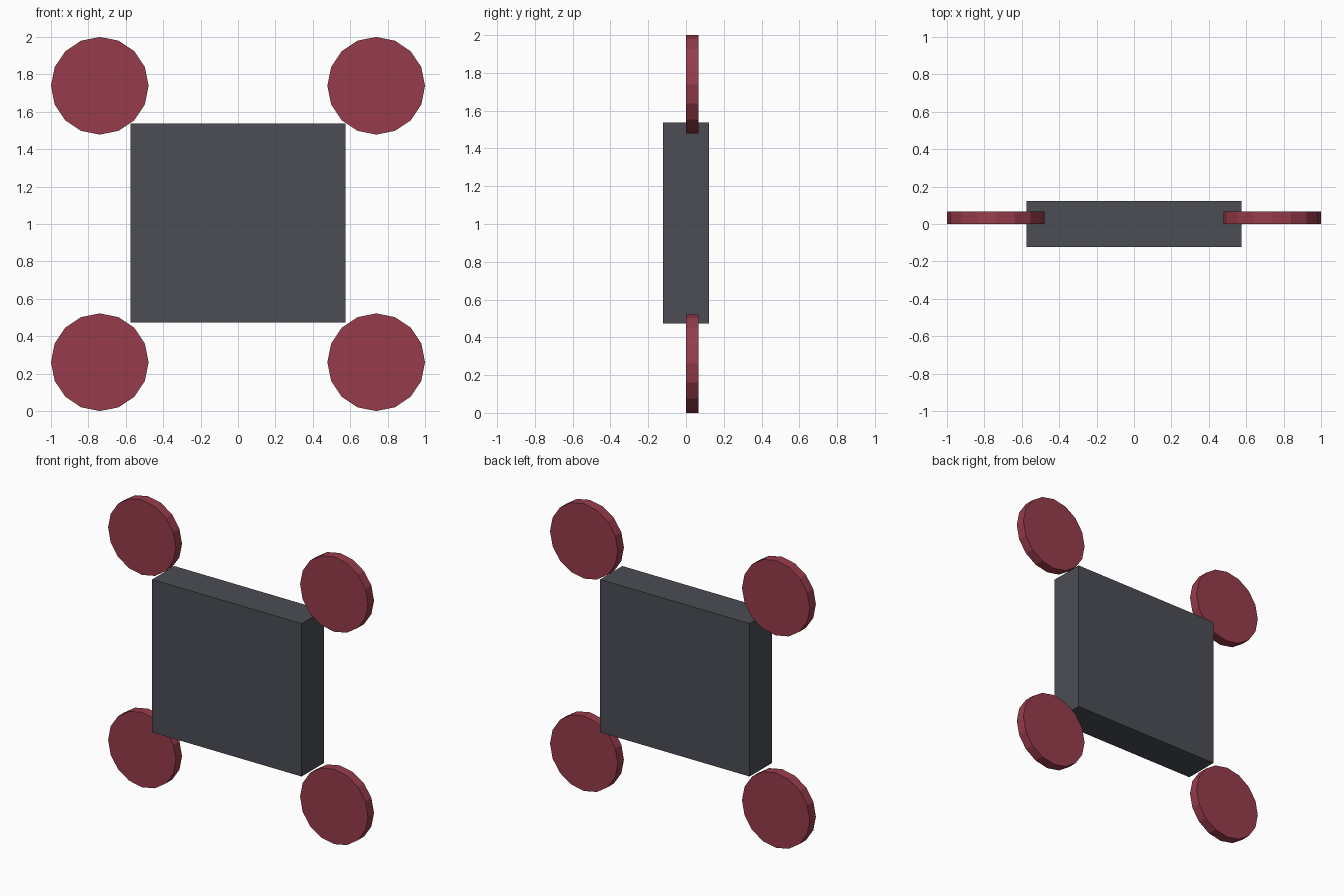
import bpy

if "Cube" in bpy.data.objects:
    bpy.data.objects.remove(bpy.data.objects["Cube"])


def material(name, rgb):
    m = bpy.data.materials.new(name)
    m.diffuse_color = (*rgb, 1)
    m.use_nodes = True
    m.node_tree.nodes["Principled BSDF"].inputs["Base Color"].default_value = m.diffuse_color
    return m


dark = material("dark_grey", (0.07, 0.075, 0.09))
red = material("dull_red", (0.31, 0.045, 0.07))

# Central slab
bpy.ops.mesh.primitive_cube_add(size=1, location=(0, 0, 1.005))
body = bpy.context.object
body.name = "body"
body.scale = (1.15, 0.244, 1.064)
bpy.ops.object.transform_apply(location=False, rotation=False, scale=True)
body.data.materials.append(dark)

# Sixteen-sided disc at each corner, with its front face on y = 0
RADIUS, DEPTH = 0.261, 0.067
for side, x in (("left", -1), ("right", 1)):
    for level, z in (("lower", -1), ("upper", 1)):
        bpy.ops.mesh.primitive_cylinder_add(
            vertices=16, radius=RADIUS, depth=DEPTH,
            location=(x * (1 - RADIUS), DEPTH / 2, 1 + z * (1 - RADIUS)),
            rotation=(1.5707963, 0, 0))
        disc = bpy.context.object
        disc.name = f"{level}_{side}_disc"
        disc.data.materials.append(red)
